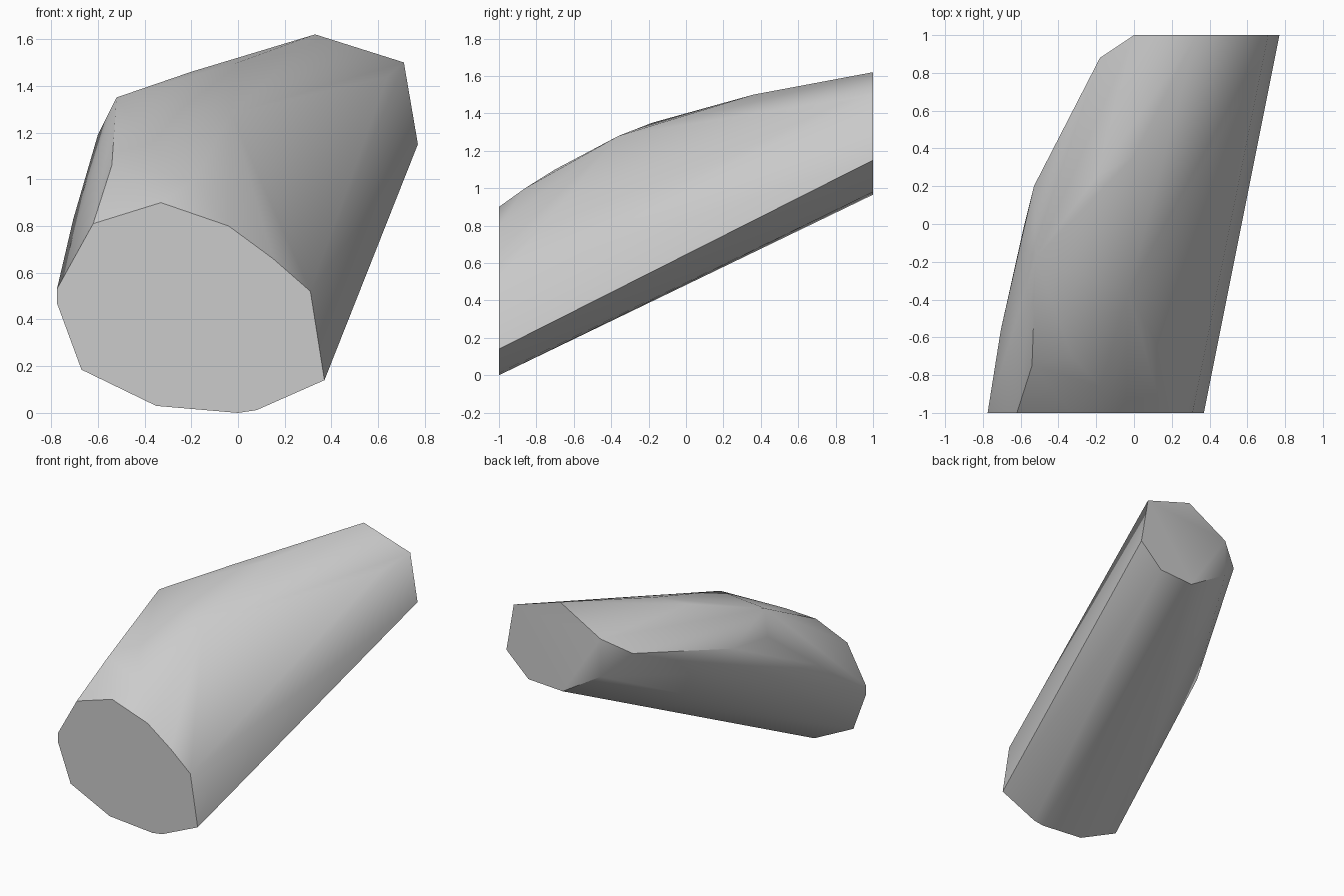
import bpy, bmesh, math

cube = bpy.data.objects.get("Cube")
if cube:
    bpy.data.objects.remove(cube, do_unlink=True)

# Single grey stone-like material
grey = bpy.data.materials.new("light_grey")
grey.use_nodes = True
colour = (0.6, 0.6, 0.6, 1.0)
grey.diffuse_color = colour
grey.node_tree.nodes["Principled BSDF"].inputs["Base Color"].default_value = colour

# Flat end outlines as (x, z)
front_outline = [(-0.775, 0.53), (-0.775, 0.47), (-0.67, 0.185), (-0.35, 0.03),
                 (0.0, 0.0), (0.08, 0.012), (0.37, 0.14), (0.31, 0.52),
                 (0.15, 0.66), (-0.04, 0.80), (-0.33, 0.90), (-0.62, 0.81)]
back_outline = [(0.0, 1.435), (0.0, 1.155), (0.31, 0.965), (0.59, 0.98),
                (0.77, 1.15), (0.71, 1.50), (0.33, 1.62)]

# Bulging corners between the ends as (x, y, z)
upper_ridge = [(-0.18, -0.86, 1.0), (-0.33, -0.70, 1.10), (-0.03, -0.36, 1.28),
               (-0.52, -0.18, 1.35), (-0.20, 0.25, 1.46), (0.0, 0.36, 1.50),
               (0.64, 0.78, 1.44)]
right_bulge = [(-0.54, -0.75, 1.06), (-0.705, -0.56, 0.83), (-0.60, -0.10, 1.19),
               (-0.58, 0.0, 0.96), (-0.53, 0.20, 1.20), (-0.18, 0.88, 1.33)]

points = [(x, -1.0, z) for x, z in front_outline]
points += [(x, 1.0, z) for x, z in back_outline]
points += upper_ridge + right_bulge

# Wrap the corners in one closed convex body
bm = bmesh.new()
for p in points:
    bm.verts.new(p)
hull = bmesh.ops.convex_hull(bm, input=bm.verts[:])
loose = [v for v in bm.verts if not v.link_faces]
bmesh.ops.delete(bm, geom=loose, context='VERTS')
bmesh.ops.dissolve_limit(bm, angle_limit=math.radians(1.0),
                         verts=bm.verts[:], edges=bm.edges[:])
bmesh.ops.recalc_face_normals(bm, faces=bm.faces[:])

mesh = bpy.data.meshes.new("slanted_block")
bm.to_mesh(mesh)
bm.free()
mesh.materials.append(grey)
block = bpy.data.objects.new("slanted_block", mesh)
bpy.context.collection.objects.link(block)

# Soft flanks with crisp end faces
bpy.ops.object.select_all(action='DESELECT')
block.select_set(True)
bpy.context.view_layer.objects.active = block
bpy.ops.object.shade_smooth_by_angle(angle=math.radians(35))
